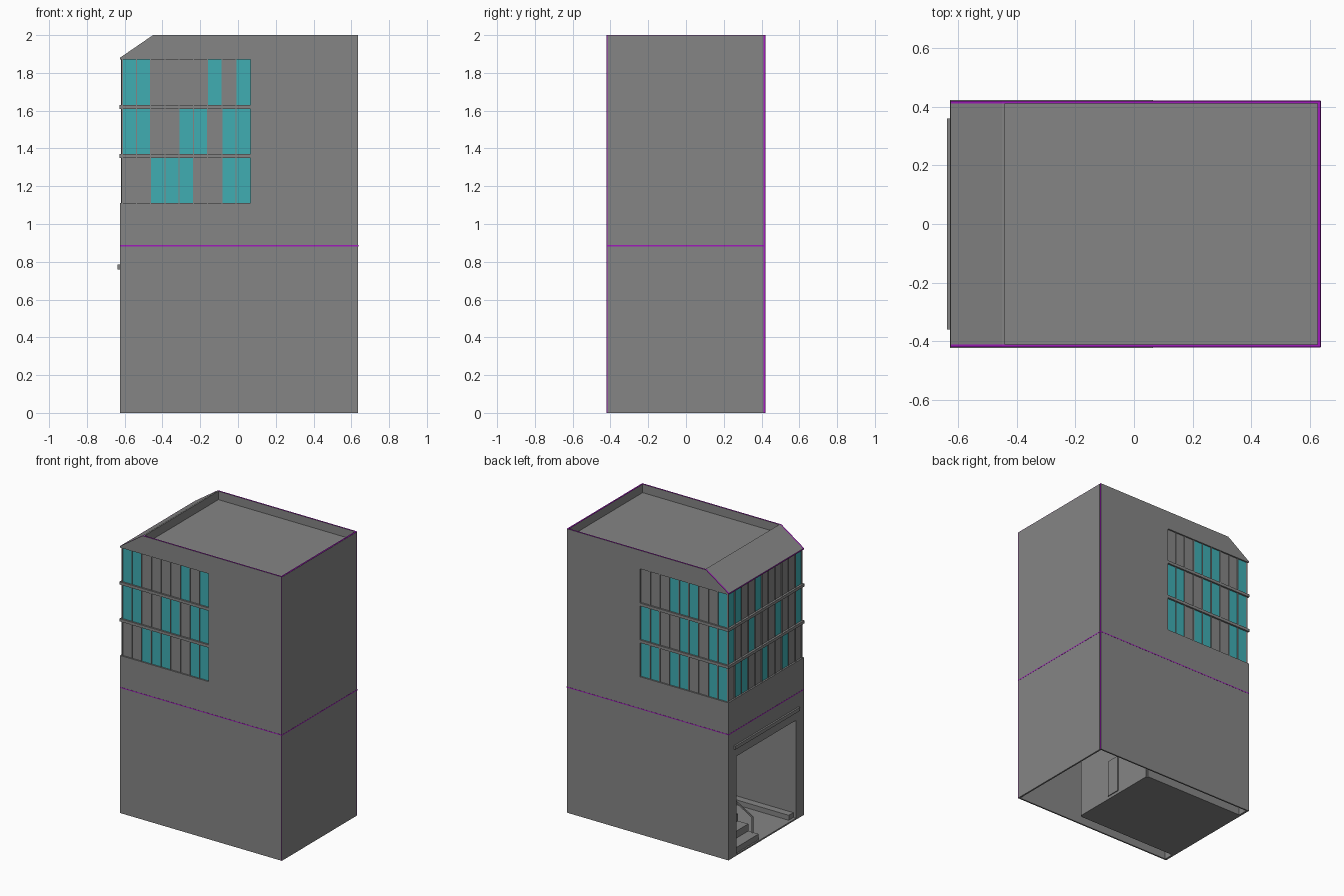
import bpy, bmesh, math

cube = bpy.data.objects.get("Cube")
if cube:
    bpy.data.objects.remove(cube, do_unlink=True)


def material(name, color):
    m = bpy.data.materials.new(name)
    m.use_nodes = True
    m.diffuse_color = color
    node = next(n for n in m.node_tree.nodes if n.type == 'BSDF_PRINCIPLED')
    node.inputs["Base Color"].default_value = color
    return m


GREY = material("wall grey", (0.235, 0.235, 0.235, 1))
TEAL = material("window teal", (0.05, 0.42, 0.45, 1))
PURPLE = material("edge purple", (0.35, 0.01, 0.5, 1))


def finish(name, bm, *mats):
    bmesh.ops.recalc_face_normals(bm, faces=bm.faces)
    me = bpy.data.meshes.new(name)
    bm.to_mesh(me)
    bm.free()
    for m in mats:
        me.materials.append(m)
    ob = bpy.data.objects.new(name, me)
    bpy.context.collection.objects.link(ob)
    return ob


def add_box(bm, lo, hi, index=0):
    verts = bmesh.ops.create_cube(bm, size=1)["verts"]
    for v in verts:
        v.co = [lo[i] if v.co[i] < 0 else hi[i] for i in range(3)]
    for f in {f for v in verts for f in v.link_faces}:
        f.material_index = index


def box(name, lo, hi, mat=GREY):
    bm = bmesh.new()
    add_box(bm, lo, hi)
    return finish(name, bm, mat)


def extrude_profile(name, points, axis, lo, hi, rim=None):
    """Extrude a profile along x (axis 0, points are y,z) or y (axis 1, points are x,z)."""
    bm = bmesh.new()
    place = lambda p, d: (d, p[0], p[1]) if axis == 0 else (p[0], d, p[1])
    face = bm.faces.new([bm.verts.new(place(p, lo)) for p in points])
    new = bmesh.ops.extrude_face_region(bm, geom=[face])["geom"]
    for v in new:
        if isinstance(v, bmesh.types.BMVert):
            v.co[axis] = hi
    bmesh.ops.recalc_face_normals(bm, faces=bm.faces)
    for f in bm.faces:
        if rim and rim(f):
            f.material_index = 1
    return finish(name, bm, GREY, PURPLE)


# Overall limits
X0, X1, Y, TOP = -0.625, 0.635, 0.42, 2.0
WX, SILL, HEAD, EAVE, RIDGE = 0.065, 1.11, 1.87, 1.88, -0.45
T = 0.01
GW, GX, GH = 0.33, 0.165, 0.70


def outer_rim(f):
    c = f.calc_center_median()
    return (c.z > 1.9 and f.normal.z > 0.1) or (c.x > X1 - 0.001 and f.normal.x > 0.9)


# Front and back walls with the corner window notch and sloped top
side = [(X0, 0), (X1, 0), (X1, TOP), (RIDGE, TOP), (X0, EAVE), (X0, HEAD),
        (WX, HEAD), (WX, SILL), (X0, SILL)]
extrude_profile("front_wall", side, 1, -Y, -Y + T, outer_rim)
extrude_profile("back_wall", side, 1, Y - T, Y, outer_rim)

# Plain left wall, covering most of the front wall's edge
box("left_wall", (X1 - T, -Y + 0.004, 0), (X1 + 0.001, Y - T, TOP - 0.002))
box("left_wall_cap", (X1 - T, -Y, TOP - 0.002), (X1, Y, TOP), PURPLE)

# Right wall with the wide entrance
YI = Y - T
portal = [(-YI, 0), (-GW, 0), (-GW, GH), (GW, GH), (GW, 0), (YI, 0), (YI, SILL), (-YI, SILL)]
extrude_profile("right_wall", portal, 0, X0, X0 + 0.015)
box("entrance_canopy_rail", (-0.637, -0.36, 0.76), (X0 + 0.005, 0.36, 0.785))

# Roof, parapet slope and eave
slope = [(X0, HEAD), (RIDGE + T, HEAD), (RIDGE + T, TOP), (RIDGE, TOP), (X0, EAVE)]
extrude_profile("roof_slope", slope, 1, -YI, YI)
box("roof_deck", (RIDGE, -YI, 1.93), (X1 - T, YI, 1.94))
box("eave_trim", (X0 - 0.001, -Y, EAVE - 0.006), (X0 + 0.004, Y, EAVE), PURPLE)

# Floors inside
box("upper_floor", (X0 + T, -YI, SILL - 0.03), (X1 - T, YI, SILL - 0.005))
for name, z in (("lower", 1.35), ("upper", 1.61)):
    box(name + "_window_ledge", (X0 - 0.003, -Y - 0.002, z), (WX, Y + 0.002, z + 0.02))

# Window bands: each row lists its teal panels
ROWS = (SILL, 1.37, 1.63)
HEIGHT = 0.24


def windows(name, count, start, end, make_box, teal_rows):
    bm = bmesh.new()
    step = (end - start) / count
    for z, teal in zip(ROWS, teal_rows):
        for i in range(count):
            a = start + i * step
            b = a + step
            lo, hi = make_box(min(a, b), max(a, b), 0.0, 0.01)
            add_box(bm, (*lo, z - 0.008), (*hi, z + HEIGHT + 0.008), int(i in teal))
            # Slim post beside each panel
            lo, hi = make_box(a - 0.003, a + 0.003, -0.006, 0.005)
            add_box(bm, (*lo, z), (*hi, z + HEIGHT))
    return finish(name, bm, GREY, TEAL)


# Each function places a span and a depth measured inward from the glass plane
def on_front(a, b, d0, d1):
    return (a, -YI + d0), (b, -YI + d1)


def on_back(a, b, d0, d1):
    return (a, YI - d1), (b, YI - d0)


def on_right(a, b, d0, d1):
    return (X0 + 0.012 + d0, a), (X0 + 0.012 + d1, b)


windows("front_windows", 9, X0 + 0.012, WX, on_front,
        ({2, 3, 4, 7, 8}, {0, 1, 4, 5, 7, 8}, {0, 1, 6, 8}))
windows("back_windows", 9, WX, X0 + 0.012, on_back,
        ({0, 1, 3, 4, 7, 8}, {0, 1, 4, 5, 7, 8}, {3, 4, 5, 8}))
windows("right_windows", 11, YI, -YI, on_right,
        ({1, 2, 5, 8}, {0, 3, 7, 10}, {0, 1, 4, 10}))

# Thin belt line around the building
BZ, BH, E = 0.882, 0.888, 0.001
box("front_belt", (X0, -Y - E, BZ), (X1, -Y, BH), PURPLE)
box("back_belt", (X0, Y, BZ), (X1, Y + E, BH), PURPLE)
box("left_belt", (X1, -Y, BZ), (X1 + 2 * E, Y, BH), PURPLE)
box("right_belt", (X0 - E, -Y, BZ), (X0, Y, BH), PURPLE)

# Entrance hall
box("hall_floor", (X0, -GW, 0), (GX, GW, 0.01))
box("hall_ceiling", (X0 + T, -GW, GH), (GX, GW, GH + T))
box("hall_end_wall", (GX, -GW, 0), (GX + T, GW, GH + T))
for name, y in (("front", -GW - T), ("back", GW)):
    box("hall_" + name + "_wall", (X0 + T, y, 0), (GX, y + T, GH + T))
box("hall_kerb", (X0 + 0.02, -GW, 0.01), (GX, -GW + 0.05, 0.045))

# Stairs rising into the hall, with landing and handrail
STEPS, RISE, RUN, SY = 5, 0.05, 0.08, 0.07
for i in range(STEPS):
    x = X0 + 0.01 + i * RUN
    box("stair_step_%d" % (i + 1), (x, SY, 0.01), (x + RUN, GW, (i + 1) * RISE))
xl = X0 + 0.01 + STEPS * RUN
box("stair_landing", (xl, SY, 0.01), (GX, GW, STEPS * RISE))
rail = [(X0 + 0.05, 0.15), (xl, 0.36), (xl, 0.372), (X0 + 0.05, 0.162)]
extrude_profile("stair_handrail", rail, 1, SY, SY + 0.008)
for x, z0, z1 in ((X0 + 0.05, RISE, 0.16), (xl - 0.008, STEPS * RISE, 0.37)):
    box("handrail_post", (x, SY, z0), (x + 0.008, SY + 0.008, z1))

# Door in the rear of the hall
box("hall_rear_door", (GX + T, -0.05, 0.02), (GX + T + 0.006, 0.05, 0.28))
